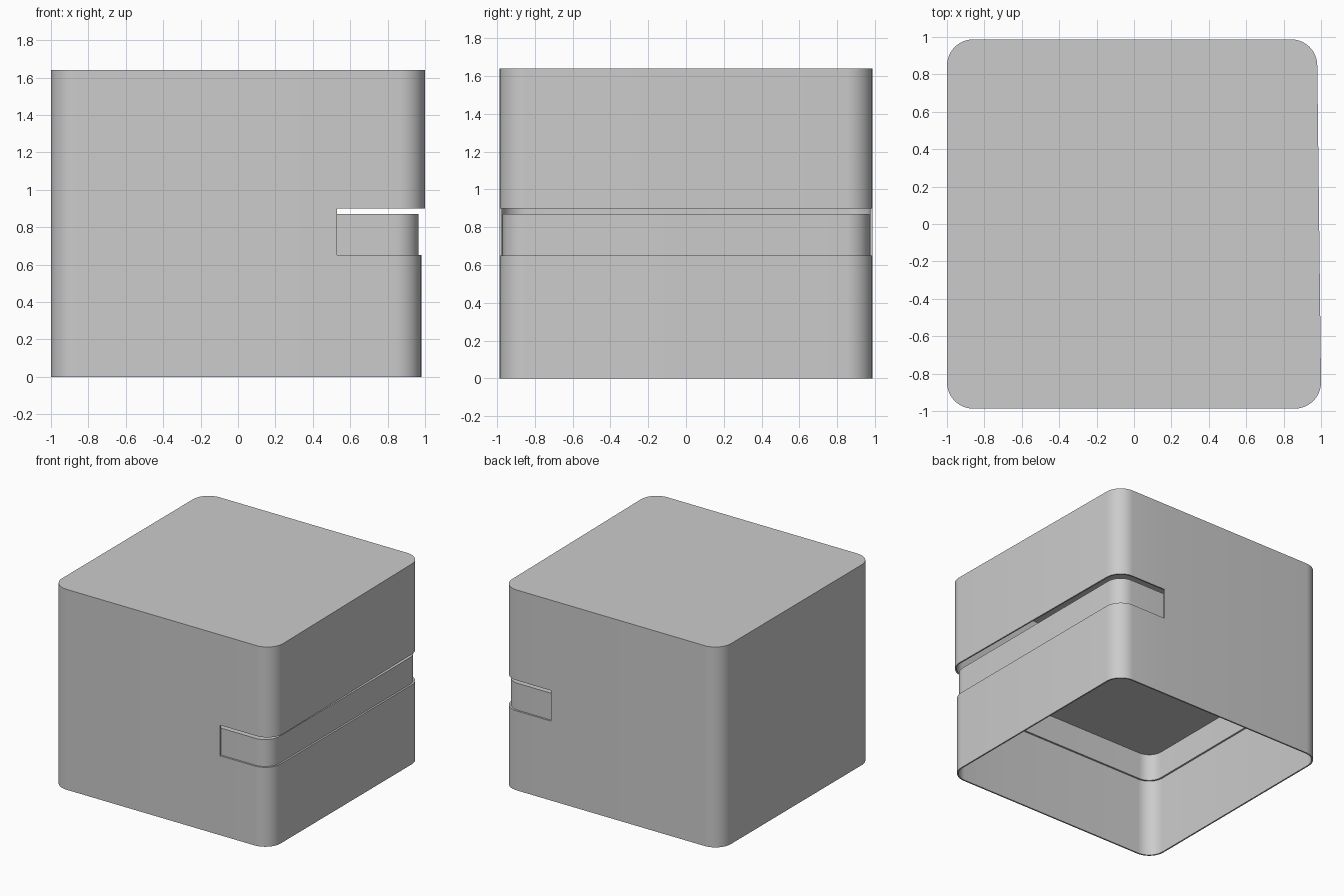
import bpy, bmesh, math

if "Cube" in bpy.data.objects:
    bpy.data.objects.remove(bpy.data.objects["Cube"])

WALL = 0.012
SPLIT = 0.53      # the thumb notch covers everything right of this x


def outline(inset, back_x, front_x, radius=0.14, steps=10):
    """Counter-clockwise rounded outline; the right side may be slanted."""
    y, left, r = 0.987 - inset, -1 + inset, radius - inset
    bx, fx = back_x - inset, front_x - inset
    corners = [(fx - r, -y + r, -90), (bx - r, y - r, 0),
               (left + r, y - r, 90), (left + r, -y + r, 180)]
    pts = []
    for i, (cx, cy, start) in enumerate(corners):
        for k in range(steps + 1):
            a = math.radians(start + 90 * k / steps)
            pts.append((cx + r * math.cos(a), cy + r * math.sin(a)))
        if i == 1:
            pts.append((SPLIT, y))
    pts.append((SPLIT, -y))
    return pts


def ring(bm, pts, z):
    return [bm.verts.new((x, y, z)) for x, y in pts]


def bridge(bm, low, high, keep=lambda a, b: True):
    n = len(low)
    for i in range(n):
        j = (i + 1) % n
        if keep(low[i], low[j]):
            bm.faces.new((low[i], low[j], high[j], high[i]))


def finish(bm, name):
    loose = [v for v in bm.verts if not v.link_faces]
    bmesh.ops.delete(bm, geom=loose, context='VERTS')
    mesh = bpy.data.meshes.new(name)
    bm.to_mesh(mesh)
    bm.free()
    ob = bpy.data.objects.new(name, mesh)
    bpy.context.collection.objects.link(ob)
    bpy.ops.object.select_all(action='DESELECT')
    ob.select_set(True)
    bpy.context.view_layer.objects.active = ob
    mod = ob.modifiers.new("wall", 'SOLIDIFY')
    mod.thickness = WALL
    mod.offset = -1
    mod.use_even_offset = True
    bpy.ops.object.modifier_apply(modifier=mod.name)
    bpy.ops.object.shade_smooth_by_angle(angle=math.radians(30))


# Base tray: open below, stepped in to a closed lip
bm = bmesh.new()
rings = [ring(bm, outline(inset, 0.98, 0.98), z)
         for inset, z in ((0, 0), (0, 0.65), (0.015, 0.65), (0.015, 0.87))]
for low, high in zip(rings, rings[1:]):
    bridge(bm, low, high)
bm.faces.new(rings[-1])
finish(bm, "base")

# Lid: sits over the lip, cut away along the right side
bm = bmesh.new()
pts = outline(0, 0.98, 1.0)
skirt, middle, top = (ring(bm, pts, z) for z in (0.65, 0.90, 1.64))
bridge(bm, skirt, middle,
       lambda a, b: max(a.co.x, b.co.x) < SPLIT + 1e-4 )
bridge(bm, middle, top)
bm.faces.new(top)
# Drop the closing edge strip between the two split points, if any
finish(bm, "lid")
